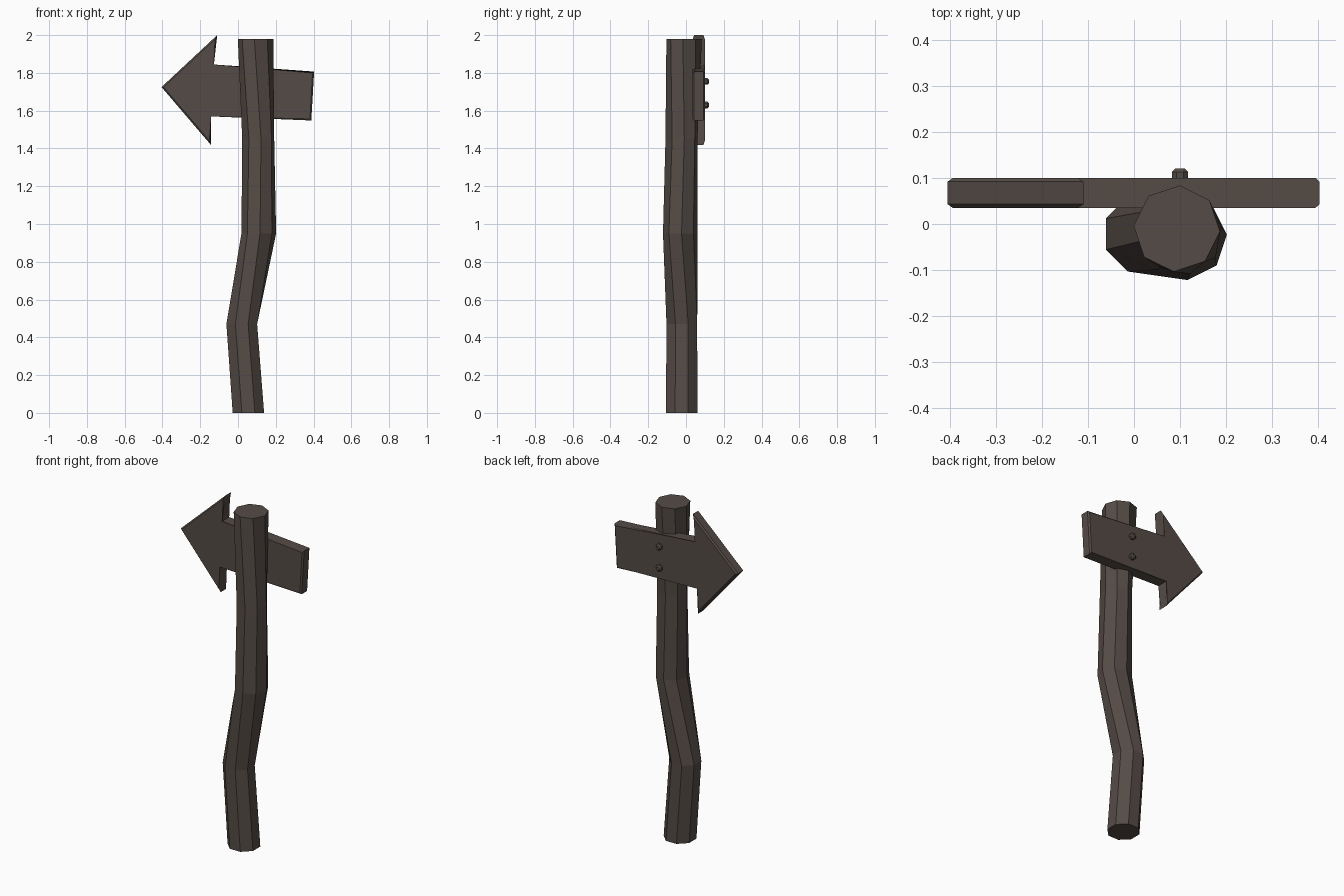
import bpy, bmesh, math
from mathutils import Matrix, Vector

cube = bpy.data.objects.get("Cube")
if cube:
    bpy.data.objects.remove(cube)

wood = bpy.data.materials.new("dark_wood")
wood.use_nodes = True
colour = (0.09, 0.071, 0.061, 1)
wood.diffuse_color = colour
wood.node_tree.nodes["Principled BSDF"].inputs["Base Color"].default_value = colour


def finish(bm, name):
    bmesh.ops.recalc_face_normals(bm, faces=bm.faces)
    mesh = bpy.data.meshes.new(name)
    bm.to_mesh(mesh)
    bm.free()
    mesh.materials.append(wood)
    obj = bpy.data.objects.new(name, mesh)
    bpy.context.collection.objects.link(obj)
    return obj


def prism(bm, loops):
    """Join a stack of closed loops and cap both ends."""
    rings = [[bm.verts.new(p) for p in loop] for loop in loops]
    n = len(rings[0])
    for a, b in zip(rings, rings[1:]):
        for i in range(n):
            j = (i + 1) % n
            bm.faces.new((a[i], a[j], b[j], b[i]))
    return bm.faces.new(rings[0]), bm.faces.new(rings[-1])


# Crooked eight-sided post: x, y, z, radius, twist in degrees
sections = [
    (0.055, -0.023, 0, 0.09, 22.5),
    (0.020, -0.022, 0.47, 0.088, 22.5),
    (0.110, -0.030, 0.95, 0.092, 4),
    (0.107, -0.024, 1.45, 0.086, 10),
    (0.093, -0.010, 1.98, 0.094, -4),
]
bm = bmesh.new()
prism(bm, [[(x + r * math.cos(math.radians(t + 45 * i)),
             y + r * math.sin(math.radians(t + 45 * i)), z) for i in range(8)]
           for x, y, z, r, t in sections])
finish(bm, "post")

# Arrow board with chamfered front and back rims
outline = [(-0.405, 1.725), (-0.11, 2.0), (-0.137, 1.837), (0.403, 1.807),
           (0.388, 1.548), (-0.15, 1.578), (-0.143, 1.418)]
bm = bmesh.new()
caps = prism(bm, [[(x, y, z) for x, z in outline] for y in (0.035, 0.1)])
rims = [e for f in caps for e in f.edges]
bmesh.ops.bevel(bm, geom=rims, offset=0.008, segments=1, affect='EDGES')
finish(bm, "arrow_board")

# Two bolts on the back of the board
for name, z in (("upper_bolt", 1.755), ("lower_bolt", 1.63)):
    bm = bmesh.new()
    prism(bm, [[Vector((0.1, y, z)) + Matrix.Rotation(math.radians(45 * i + 22.5), 3, 'Y')
                @ Vector((r, 0, 0)) for i in range(8)]
               for y, r in ((0.095, 0.019), (0.113, 0.019), (0.121, 0.011))])
    finish(bm, name)
